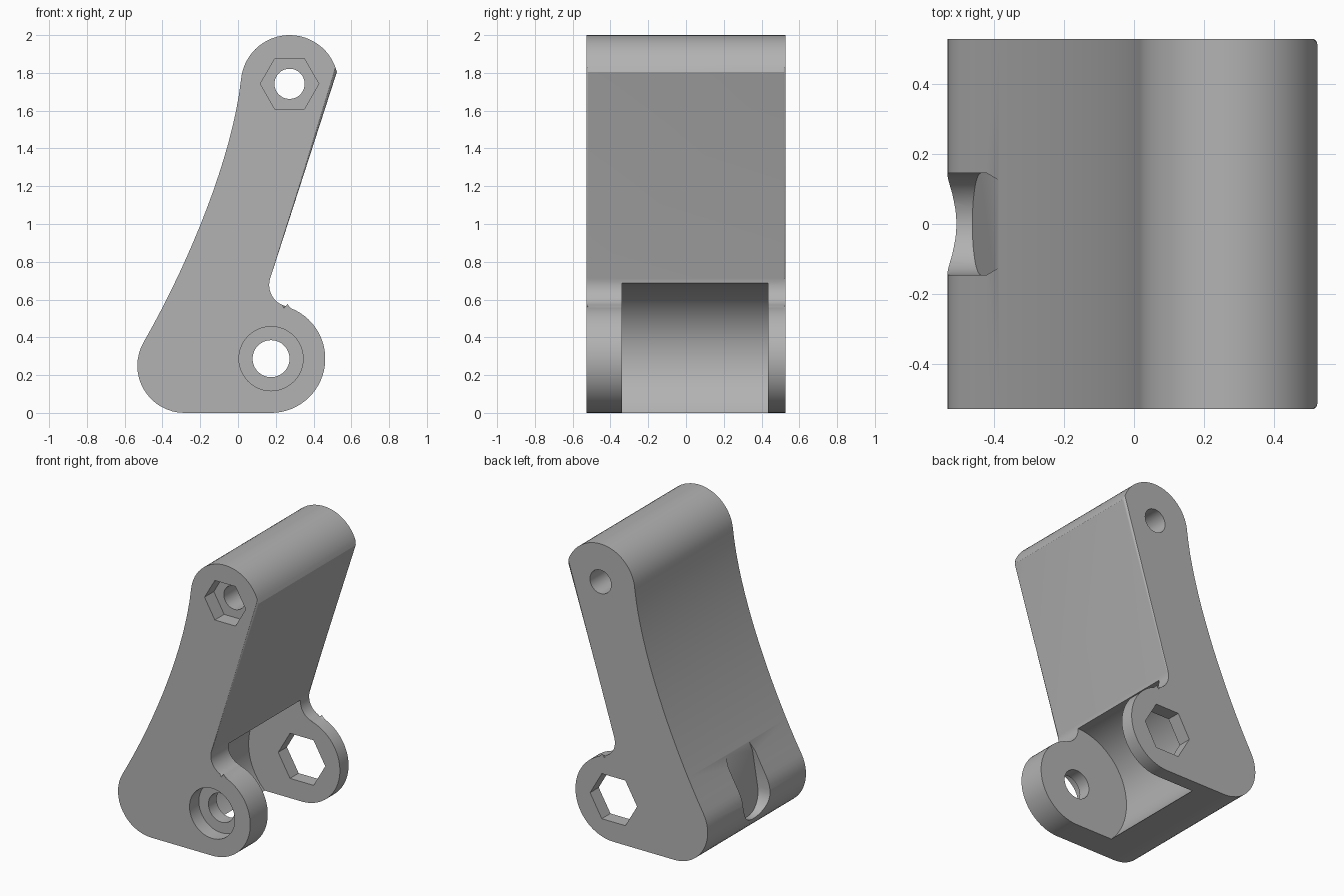
import bpy, bmesh, math
from math import cos, sin, radians
from mathutils import Vector
from mathutils.geometry import interpolate_bezier

if "Cube" in bpy.data.objects:
    bpy.data.objects.remove(bpy.data.objects["Cube"])

HALF = 0.528            # half the width along y
LUG = (0.175, 0.287)    # lower pivot (x, z)
TOP = (0.273, 1.742)    # upper pivot (x, z)

grey = bpy.data.materials.new("plain grey")
grey.use_nodes = True
colour = (0.45, 0.45, 0.45, 1)
grey.diffuse_color = colour
grey.node_tree.nodes["Principled BSDF"].inputs["Base Color"].default_value = colour


def arc(centre, r, a0, a1, n):
    angles = [radians(a0 + (a1 - a0) * i / n) for i in range(n + 1)]
    return [(centre[0] + r * cos(a), centre[1] + r * sin(a)) for a in angles]


def prism(name, outline, y0, y1, rounding=0):
    """Extrude an x-z outline along y, optionally rounding both rims."""
    bm = bmesh.new()
    front = [bm.verts.new((x, y0, z)) for x, z in outline]
    back = [bm.verts.new((x, y1, z)) for x, z in outline]
    caps = [bm.faces.new(front), bm.faces.new(back[::-1])]
    for i in range(len(front)):
        j = (i + 1) % len(front)
        bm.faces.new((front[j], front[i], back[i], back[j]))
    if rounding:
        rims = [e for f in caps for e in f.edges]
        bmesh.ops.bevel(bm, geom=rims, offset=rounding, segments=5,
                        profile=0.5, affect='EDGES', clamp_overlap=True)
    return finish(name, bm)


def finish(name, bm):
    bmesh.ops.recalc_face_normals(bm, faces=bm.faces)
    mesh = bpy.data.meshes.new(name)
    bm.to_mesh(mesh)
    bm.free()
    mesh.materials.append(grey)
    obj = bpy.data.objects.new(name, mesh)
    bpy.context.collection.objects.link(obj)
    return obj


def cut(body, cutter):
    bpy.context.view_layer.objects.active = body
    mod = body.modifiers.new("cut", 'BOOLEAN')
    mod.operation = 'DIFFERENCE'
    mod.solver = 'EXACT'
    mod.object = cutter
    bpy.ops.object.modifier_apply(modifier=mod.name)
    bpy.data.objects.remove(cutter)


# Side outline, clockwise from the heel
heel = arc((-0.283, 0.25), 0.25, 270, 150, 16)
crown = arc(TOP, 0.258, 175, 14, 28)
start, end = Vector(heel[-1]), Vector(crown[0])
spine = interpolate_bezier(start, start + Vector((0.21, 0.364)),
                           end - Vector((0.05, 0.445)), end, 18)
fillet = arc((0.28, 0.677), 0.115, 162, 255, 12)
lug = arc(LUG, 0.287, 74, -90, 30)
outline = heel + [tuple(p) for p in spine[1:-1]] + crown + fillet + lug
body = prism("lever_bracket", outline, -HALF, HALF, 0.05)

# Round channel between the two lugs
cut(body, prism("channel", arc(LUG, 0.4, 0, 354.375, 63), -0.34, 0.435))

# Upper pivot: through hole and hexagonal pocket in the front
cut(body, prism("upper_hole", arc(TOP, 0.08, 0, 348.75, 31), -1, 1))
cut(body, prism("upper_hex", arc(TOP, 0.155, 0, 300, 5), -1, -HALF + 0.1))

# Lower pivot: counterbored hole in the front lug, hexagon through the back lug
cut(body, prism("lower_hole", arc(LUG, 0.098, 0, 348.75, 31), -1, 0))
cut(body, prism("counterbore", arc(LUG, 0.17, 0, 352.5, 47), -1, -HALF + 0.1))
cut(body, prism("lower_hex", arc(LUG, 0.177, 0, 300, 5), 0, 1))

# Round-bottomed recess in the heel, with a leaning back wall
shape = arc((0, 0.285), 0.145, 180, 360, 20) + [(0.145, 0.52), (0.12, 0.6), (-0.12, 0.6), (-0.145, 0.52)]
bm = bmesh.new()
outer = [bm.verts.new((-0.8, y, z)) for y, z in shape]
inner = [bm.verts.new((-0.46 + (z - 0.15) / 6, y, z)) for y, z in shape]
bm.faces.new(outer)
bm.faces.new(inner[::-1])
for i in range(len(shape)):
    j = (i + 1) % len(shape)
    bm.faces.new((outer[j], outer[i], inner[i], inner[j]))
cut(body, finish("heel_recess", bm))

# Smooth shading with sharp cut edges
bpy.ops.object.select_all(action='DESELECT')
body.select_set(True)
bpy.context.view_layer.objects.active = body
bpy.ops.object.shade_smooth_by_angle(angle=radians(25))
